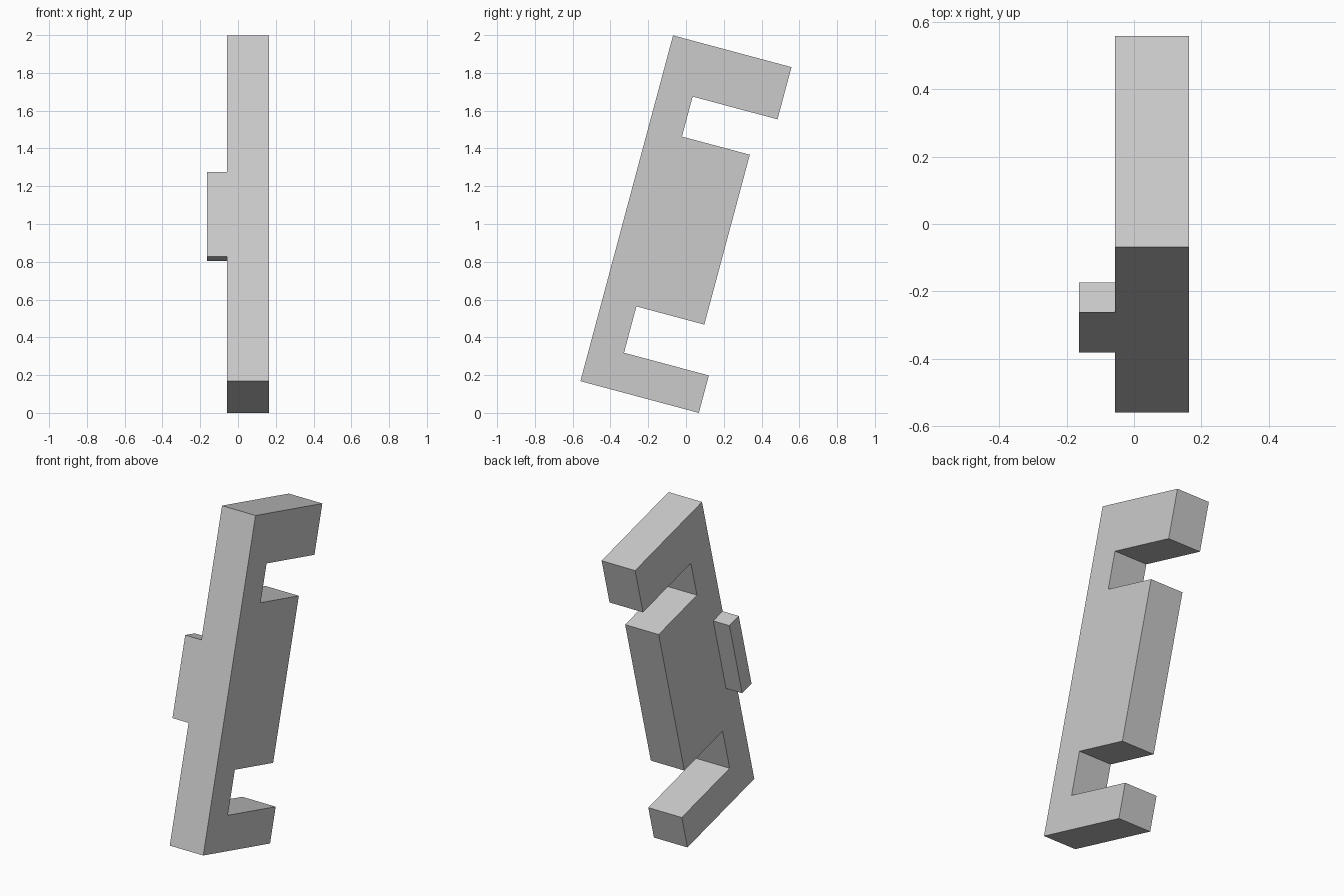
import bpy, bmesh
from math import radians
from mathutils import Matrix

cube = bpy.data.objects.get("Cube")
if cube:
    bpy.data.objects.remove(cube, do_unlink=True)

grey = bpy.data.materials.new("plain_grey")
grey.use_nodes = True
colour = (0.6, 0.6, 0.6, 1)
grey.diffuse_color = colour
grey.node_tree.nodes["Principled BSDF"].inputs["Base Color"].default_value = colour

LENGTH, DEPTH, SPINE = 1.895, 0.649, 0.184
LEAN = Matrix.Translation((0, -0.559, 0.168)) @ Matrix.Rotation(radians(-15), 4, 'X')


def extrude_profile(name, profile, x0, x1):
    """Extrude a (depth, height) outline across x, then lean it back."""
    bm = bmesh.new()
    face = bm.faces.new([bm.verts.new((x0, d, h)) for d, h in profile])
    new = bmesh.ops.extrude_face_region(bm, geom=[face])["geom"]
    bmesh.ops.translate(bm, vec=(x1 - x0, 0, 0),
                        verts=[v for v in new if isinstance(v, bmesh.types.BMVert)])
    bmesh.ops.transform(bm, matrix=LEAN, verts=bm.verts)
    bmesh.ops.recalc_face_normals(bm, faces=bm.faces)
    mesh = bpy.data.meshes.new(name)
    bm.to_mesh(mesh)
    bm.free()
    mesh.materials.append(grey)
    obj = bpy.data.objects.new(name, mesh)
    bpy.context.collection.objects.link(obj)
    return obj


# Spine with lower hook, middle block and upper hook
extrude_profile("hooked_body", [
    (0, 0), (DEPTH, 0), (DEPTH, 0.205), (SPINE, 0.205),
    (SPINE, 0.459), (0.556, 0.459), (0.556, 1.39), (SPINE, 1.39),
    (SPINE, 1.609), (DEPTH, 1.609), (DEPTH, LENGTH), (0, LENGTH),
], -0.057, 0.163)

# Small tab on the right side, flush with the front
extrude_profile("side_tab", [
    (0, 0.684), (0.091, 0.684), (0.091, 1.147), (0, 1.147),
], -0.163, -0.057)
